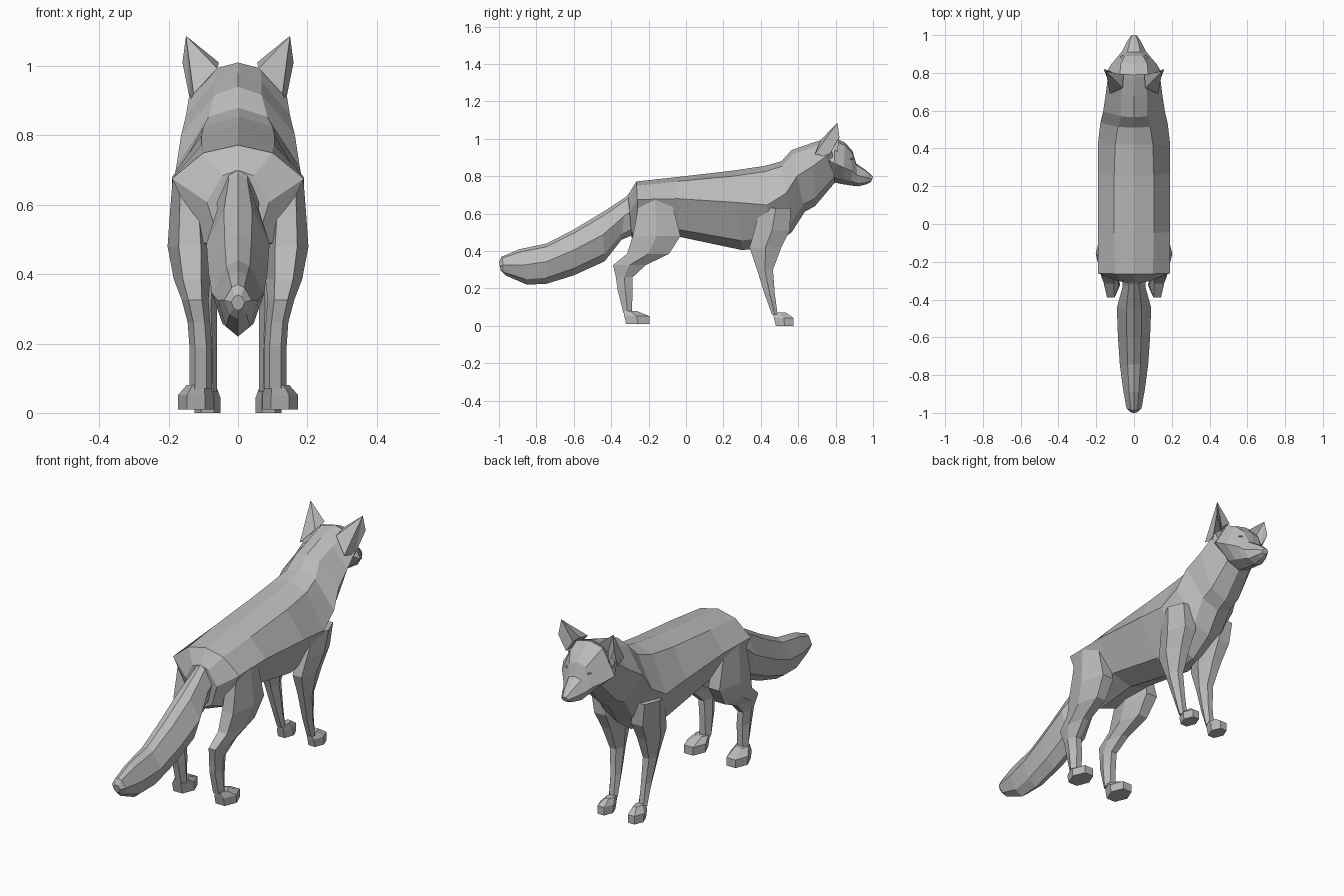
import bpy
import bmesh
from mathutils import Vector

# Remove only the default object
cube = bpy.data.objects.get("Cube")
if cube:
    bpy.data.objects.remove(cube, do_unlink=True)

# Single coat material
coat = bpy.data.materials.new("plain_grey")
coat.use_nodes = True
coat.diffuse_color = (.5, .5, .5, 1)
coat.node_tree.nodes["Principled BSDF"].inputs["Base Color"].default_value = coat.diffuse_color


def finish(name, bm, mirrored=False):
    """Turn a bmesh into a flat shaded object, optionally mirrored across x."""
    bmesh.ops.recalc_face_normals(bm, faces=bm.faces)
    mesh = bpy.data.meshes.new(name)
    bm.to_mesh(mesh)
    bm.free()
    mesh.materials.append(coat)
    obj = bpy.data.objects.new(name, mesh)
    bpy.context.collection.objects.link(obj)
    if mirrored:
        mirror = obj.modifiers.new("mirror", "MIRROR")
        mirror.use_mirror_merge = False
    return obj


def loft(name, rings, mirrored=False):
    """Skin a list of equal point rings and cap both ends."""
    bm = bmesh.new()
    loops = [[bm.verts.new(point) for point in ring] for ring in rings]
    for first, second in zip(loops, loops[1:]):
        count = len(first)
        for i in range(count):
            j = (i + 1) % count
            bm.faces.new((first[i], first[j], second[j], second[i]))
    bm.faces.new(loops[0])
    bm.faces.new(loops[-1])
    return finish(name, bm, mirrored)


def section(top, bottom, widths, middle, upper=.07, lower=.88):
    """Symmetric eight sided ring hung between a top and a bottom (y, z) point."""
    crown, keel = Vector((0, *top)), Vector((0, *bottom))
    half = [crown.lerp(keel, t) + Vector((w, 0, 0))
            for w, t in zip(widths, (upper, middle, lower))]
    other = [Vector((-p.x, p.y, p.z)) for p in reversed(half)]
    return [crown, *half, keel, *other]


def limb_ring(back, front, z, inner, outer):
    """Level six sided ring for a leg or a paw."""
    mid_y, quarter = (back + front) / 2, (outer - inner) / 4
    return [(inner, mid_y, z), (inner + quarter, front, z), (outer - quarter, front, z),
            (outer, mid_y, z), (outer - quarter, back, z), (inner + quarter, back, z)]


# Torso and neck, from rump to the back of the skull
loft("torso", [
    section((-.31, .7), (-.29, .47), (.045, .09, .055), .4),
    section((-.265, .772), (-.25, .45), (.1, .19, .1), .3),
    section((-.05, .795), (-.03, .475), (.105, .19, .105), .36),
    section((.25, .83), (.3, .405), (.105, .19, .1), .4),
    section((.42, .855), (.45, .42), (.1, .19, .09), .48),
    section((.51, .88), (.565, .5), (.085, .178, .085), .45),
    section((.565, .94), (.635, .61), (.068, .164, .085), .42),
    section((.68, .98), (.69, .64), (.068, .15, .085), .36),
    section((.775, 1.01), (.795, .765), (.065, .138, .07), .32),
])

# Head tapering into the muzzle
loft("head", [
    section((.75, 1), (.775, .775), (.06, .13, .06), .5),
    section((.79, 1.008), (.8, .765), (.075, .148, .065), .58),
    section((.85, .98), (.84, .757), (.07, .122, .06), .6),
    section((.89, .935), (.885, .75), (.048, .085, .05), .58),
    section((.91, .868), (.92, .746), (.035, .062, .042), .52),
    section((.965, .83), (.965, .757), (.022, .038, .028), .5),
    section((1, .797), (.99, .77), (.01, .018, .013), .5),
])

# Bushy tail
loft("tail", [
    section(top, bottom, (w * .45, w, w * .6), .45, .08, .85)
    for top, bottom, w in (
        ((-.26, .75), (-.25, .5), .06),
        ((-.32, .69), (-.345, .46), .06),
        ((-.45, .605), (-.435, .345), .091),
        ((-.6, .515), (-.6, .27), .085),
        ((-.745, .44), (-.745, .225), .075),
        ((-.89, .41), (-.85, .22), .058),
        ((-.985, .37), (-.965, .27), .04),
        ((-1, .34), (-.99, .295), .02),
    )
])

# Hind legs: haunch, thigh, hock and shin
loft("hind_legs", [
    limb_ring(-.25, -.08, .68, .1, .188),
    limb_ring(-.265, -.055, .58, .085, .196),
    limb_ring(-.285, -.03, .48, .075, .203),
    limb_ring(-.315, -.09, .385, .08, .185),
    limb_ring(-.39, -.215, .325, .085, .162),
    limb_ring(-.375, -.285, .26, .08, .145),
    limb_ring(-.365, -.285, .19, .075, .14),
    limb_ring(-.335, -.29, .07, .075, .14),
], mirrored=True)

# Front legs from shoulder to ankle
loft("front_legs", [
    limb_ring(.4, .56, .63, .06, .186),
    limb_ring(.365, .555, .51, .04, .172),
    limb_ring(.34, .51, .42, .05, .153),
    limb_ring(.38, .465, .3, .06, .13),
    limb_ring(.42, .475, .17, .06, .115),
    limb_ring(.46, .49, .06, .06, .11),
], mirrored=True)

# Paws
for name, heel, toe, inner, outer, ground in (
        ("hind_paws", -.32, -.195, .07, .173, .01),
        ("front_paws", .48, .575, .05, .125, 0)):
    loft(name, [
        limb_ring(heel - .015, heel + .055, ground + .07, inner + .01, outer - .025),
        limb_ring(heel - .01, toe, ground + .042, inner, outer),
        limb_ring(heel, toe, ground, inner, outer),
    ], mirrored=True)

# Ears: folded pyramids running back into the neck, hollow towards the face
bm = bmesh.new()
tip = bm.verts.new((.15, .81, 1.087))
rim = [bm.verts.new(p) for p in (
    (.055, .79, 1.01), (.1, .785, .975), (.122, .81, .93), (.16, .82, 1.01),
    (.138, .76, .9), (.128, .69, .92), (.06, .72, .993))]
for a, b in zip(rim, rim[1:] + rim[:1]):
    bm.faces.new((tip, a, b))
bm.faces.new(rim)
finish("ears", bm, mirrored=True)

# Narrow eyes set under the brow
bm = bmesh.new()
bmesh.ops.create_icosphere(bm, subdivisions=1, radius=.012)
bmesh.ops.scale(bm, verts=bm.verts, vec=(1, 1, .5))
bmesh.ops.translate(bm, verts=bm.verts, vec=(.062, .882, .892))
finish("eyes", bm, mirrored=True)
